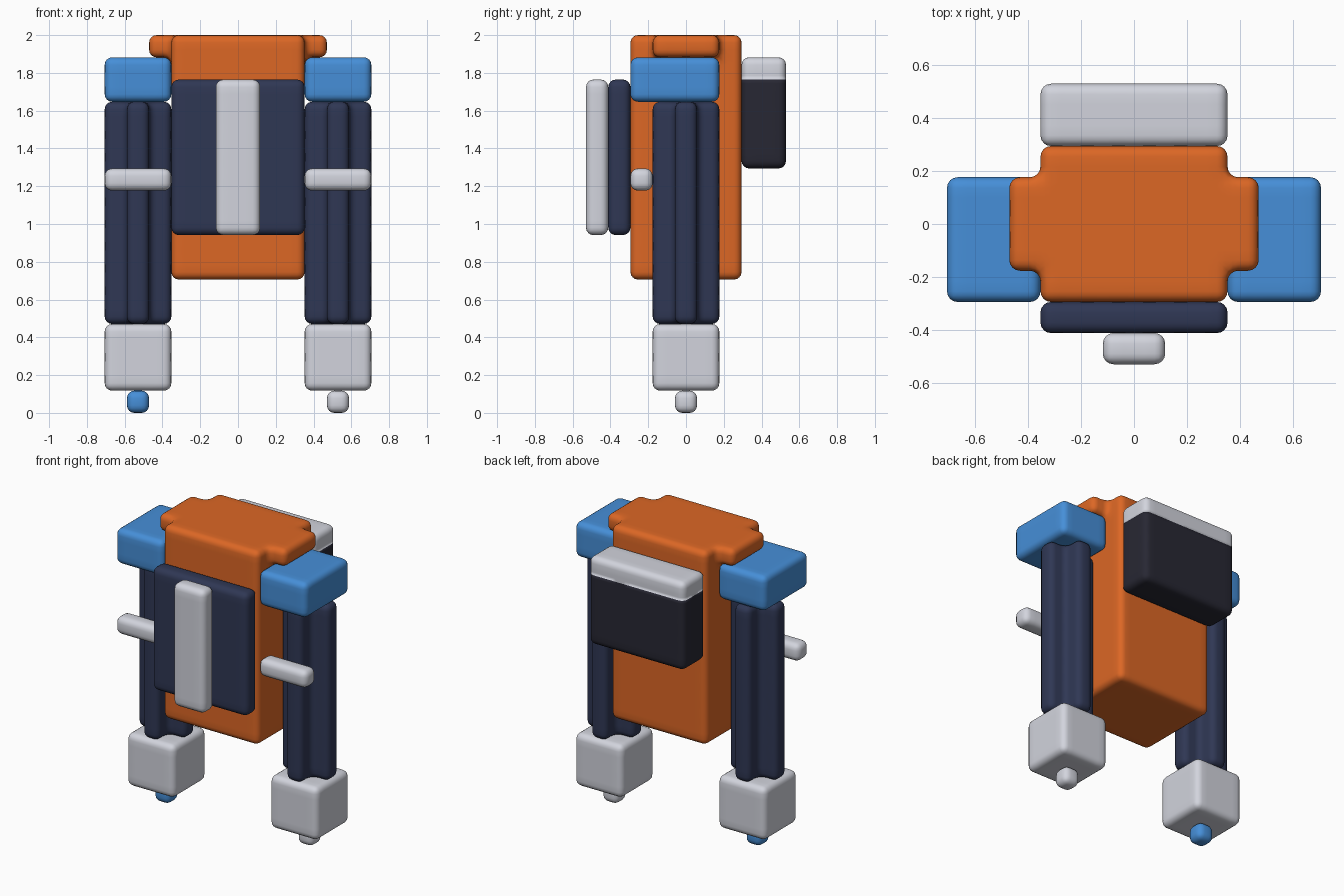
import bpy, bmesh

if "Cube" in bpy.data.objects:
    bpy.data.objects.remove(bpy.data.objects["Cube"])

U = 2 / 17          # one block of the model
ROUND = 0.04        # edge rounding


def material(name, hex_code):
    m = bpy.data.materials.new(name)
    rgb = [int(hex_code[i:i + 2], 16) / 255 for i in (0, 2, 4)]
    m.diffuse_color = [c / 12.92 if c < 0.04 else ((c + 0.055) / 1.055) ** 2.4 for c in rgb] + [1]
    m.use_nodes = True
    m.node_tree.nodes["Principled BSDF"].inputs["Base Color"].default_value = m.diffuse_color
    return m


ORANGE = material("orange", "DC6725")
BLUE = material("blue", "468FD8")
GREY = material("light grey", "D2D4DD")
NAVY = material("navy", "2F3754")
BLACK = material("black", "272733")


def blocks(name, boxes, *mats):
    """Rounded union of boxes (x0, x1, y0, y1, z0, z1), in blocks; y is offset by half a block."""
    cells = {(x, y, z) for a, b, c, d, e, f in boxes
             for x in range(a, b) for y in range(c, d) for z in range(e, f)}
    bm = bmesh.new()
    verts = {}

    def vert(p):
        if p not in verts:
            verts[p] = bm.verts.new((p[0] * U, (p[1] - 0.5) * U, p[2] * U))
        return verts[p]

    # outer faces of the occupied cells
    for cell in cells:
        for axis in range(3):
            u, v = (axis + 1) % 3, (axis + 2) % 3
            for side in (0, 1):
                near = list(cell)
                near[axis] += 2 * side - 1
                if tuple(near) in cells:
                    continue
                ring = []
                for du, dv in ((0, 0), (1, 0), (1, 1), (0, 1)):
                    p = list(cell)
                    p[axis] += side
                    p[u] += du
                    p[v] += dv
                    ring.append(vert(tuple(p)))
                bm.faces.new(ring if side else ring[::-1])
    bmesh.ops.dissolve_limit(bm, angle_limit=0.02, verts=bm.verts[:], edges=bm.edges[:])
    bmesh.ops.bevel(bm, geom=bm.edges[:], offset=ROUND, offset_type='OFFSET',
                    segments=4, profile=0.5, affect='EDGES', clamp_overlap=True)
    bmesh.ops.recalc_face_normals(bm, faces=bm.faces[:])
    me = bpy.data.meshes.new(name)
    bm.to_mesh(me)
    bm.free()
    for m in mats:
        me.materials.append(m)
    ob = bpy.data.objects.new(name, me)
    bpy.context.collection.objects.link(ob)
    bpy.ops.object.select_all(action='DESELECT')
    ob.select_set(True)
    bpy.context.view_layer.objects.active = ob
    bpy.ops.object.shade_smooth_by_angle(angle=0.7)
    return ob


# torso with its collar
blocks("torso", [(-3, 3, -2, 3, 6, 17), (-4, 4, -1, 2, 16, 17)], ORANGE)

# chest plate and centre strip
blocks("chest_plate", [(-3, 3, -3, -2, 8, 15)], NAVY)
blocks("chest_strip", [(-1, 1, -4, -3, 8, 15)], GREY)

# backpack, with a pale lid above a cut line
pack = blocks("backpack", [(-3, 3, 3, 5, 11, 16)], BLACK, GREY)
bm = bmesh.new()
bm.from_mesh(pack.data)
bmesh.ops.bisect_plane(bm, geom=bm.verts[:] + bm.edges[:] + bm.faces[:],
                       plane_co=(0, 0, 15 * U), plane_no=(0, 0, 1))
for f in bm.faces:
    f.material_index = int(f.calc_center_median().z > 15 * U)
bm.to_mesh(pack.data)
bm.free()

# arms: shoulder, ribbed arm, handle bar, hand and round tip
for side, x, tip in (("left", -6, BLUE), ("right", 3, GREY)):
    blocks(side + "_shoulder", [(x, x + 3, -2, 2, 14, 16)], BLUE)
    blocks(side + "_arm", [(x, x + 3, 0, 1, 4, 14), (x + 1, x + 2, -1, 2, 4, 14)], NAVY)
    blocks(side + "_bar", [(x, x + 3, -2, -1, 10, 11)], GREY)
    blocks(side + "_hand", [(x, x + 3, -1, 2, 1, 4)], GREY)
    blocks(side + "_tip", [(x + 1, x + 2, 0, 1, 0, 1)], tip)
